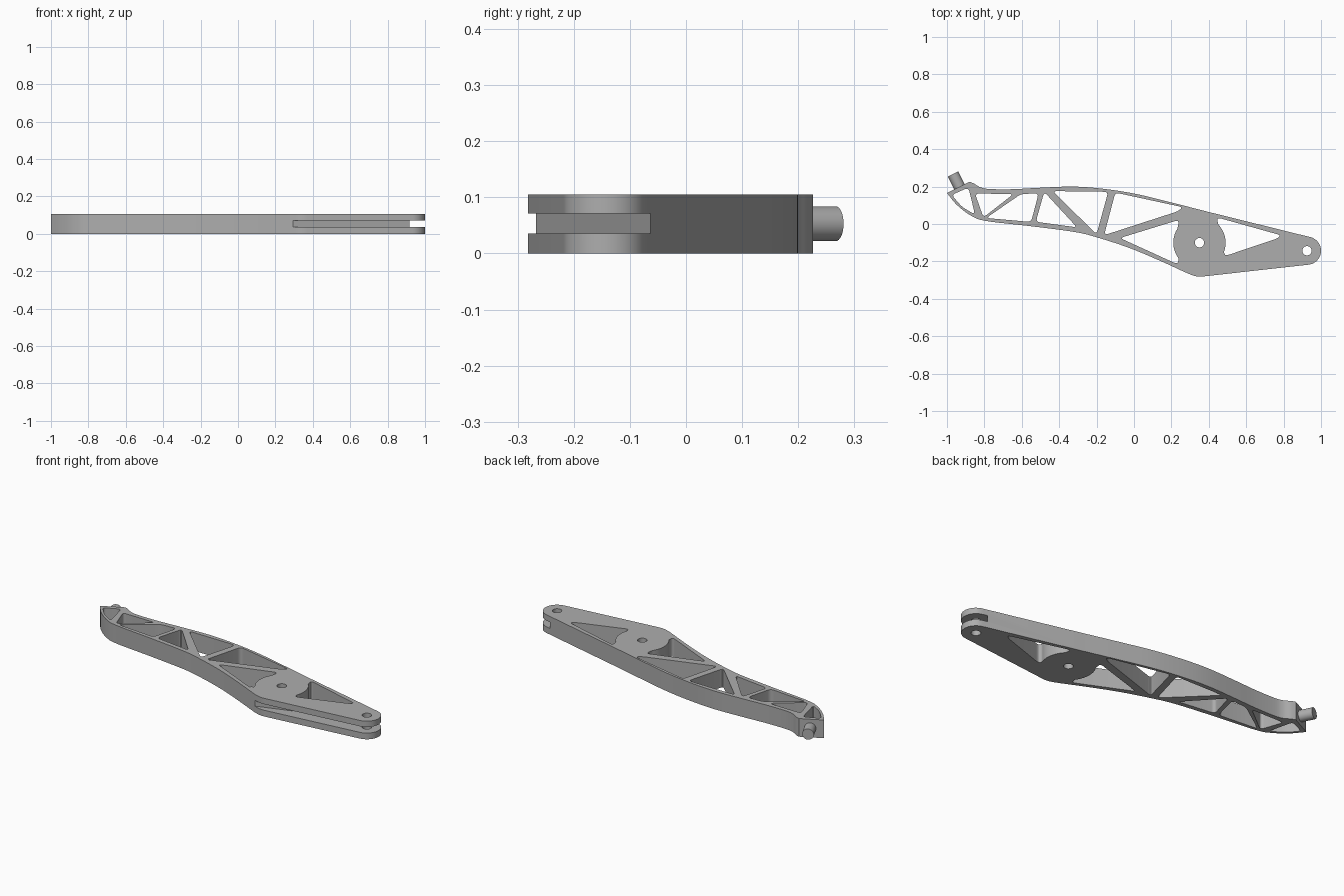
import bpy, bmesh
from math import cos, sin, radians
from mathutils import Vector

if "Cube" in bpy.data.objects:
    bpy.data.objects.remove(bpy.data.objects["Cube"], do_unlink=True)

HEIGHT = 0.105
HUB, TIP = Vector((0.35, -0.1)), Vector((0.925, -0.143))

metal = bpy.data.materials.new("plain_grey")
metal.use_nodes = True
metal.diffuse_color = (0.42, 0.42, 0.42, 1)
metal.node_tree.nodes["Principled BSDF"].inputs["Base Color"].default_value = metal.diffuse_color


def arc(centre, radius, start, end, steps):
    angles = [radians(start + (end - start) * i / steps) for i in range(steps + 1)]
    return [centre + radius * Vector((cos(a), sin(a))) for a in angles]


def circle(centre, radius, steps=32):
    return arc(centre, radius, 0, 360, steps)[:-1]


def smooth_path(points, steps=6):
    """Spline that passes through every point."""
    p = [Vector(q) for q in points]
    p = [2 * p[0] - p[1]] + p + [2 * p[-1] - p[-2]]
    out = []
    for a, b, c, d in zip(p, p[1:], p[2:], p[3:]):
        for i in range(steps):
            t = i / steps
            out.append(0.5 * (2 * b + (c - a) * t + (2 * a - 5 * b + 4 * c - d) * t * t
                              + (3 * b - a - 3 * c + d) * t ** 3))
    return out + [p[-2]]


def rounded(points, size=0.022, steps=5):
    """Polygon with its corners rounded."""
    p = [Vector(q) for q in points]
    out = []
    for i, v in enumerate(p):
        before, after = p[i - 1] - v, p[(i + 1) % len(p)] - v
        a = v + before.normalized() * min(size, before.length * 0.45)
        b = v + after.normalized() * min(size, after.length * 0.45)
        for k in range(steps + 1):
            t = k / steps
            out.append(a * (1 - t) ** 2 + v * 2 * t * (1 - t) + b * t * t)
    return out


def plate(name, loops, z0, z1):
    """Extruded flat shape; inner loops become holes."""
    curve = bpy.data.curves.new(name, 'CURVE')
    curve.dimensions, curve.fill_mode = '2D', 'BOTH'
    curve.extrude = (z1 - z0) / 2
    for loop in loops:
        s = curve.splines.new('POLY')
        s.points.add(len(loop) - 1)
        for point, q in zip(s.points, loop):
            point.co = (q[0], q[1], 0, 1)
        s.use_cyclic_u = True
    obj = bpy.data.objects.new(name, curve)
    bpy.context.collection.objects.link(obj)
    select(obj)
    bpy.ops.object.convert(target='MESH')
    obj = bpy.context.object
    bm = bmesh.new()
    bm.from_mesh(obj.data)
    bmesh.ops.translate(bm, verts=bm.verts, vec=(0, 0, (z0 + z1) / 2))
    bmesh.ops.remove_doubles(bm, verts=bm.verts, dist=0.0002)
    bmesh.ops.recalc_face_normals(bm, faces=bm.faces)
    bm.to_mesh(obj.data)
    bm.free()
    obj.data.materials.clear()
    obj.data.materials.append(metal)
    return obj


def select(obj):
    bpy.ops.object.select_all(action='DESELECT')
    obj.select_set(True)
    bpy.context.view_layer.objects.active = obj


# Outer outline of the arm
back_edge = smooth_path([(-0.88, 0.226), (-0.855, 0.216), (-0.82, 0.196), (-0.77, 0.187),
                         (-0.65, 0.186), (-0.5, 0.194), (-0.33, 0.2), (-0.18, 0.19),
                         (0, 0.163), (0.2, 0.115), (0.4, 0.064)])
front_edge = smooth_path([(0.4, -0.277), (0.345, -0.281), (0.29, -0.265), (0.14, -0.197),
                          (-0.02, -0.13), (-0.18, -0.077), (-0.31, -0.044), (-0.55, -0.012),
                          (-0.79, 0.016), (-0.87, 0.044), (-0.945, 0.1), (-1, 0.165)])
outline = back_edge + arc(TIP, 0.075, 76, -84, 20) + front_edge

# Lightening pockets between the struts
pockets = [
    [(-0.975, 0.155), (-0.885, 0.195), (-0.85, 0.05), (-0.92, 0.092)],
    [(-0.85, 0.163), (-0.645, 0.16), (-0.805, 0.035)],
    [(-0.79, 0.032), (-0.605, 0.16), (-0.51, 0.164), (-0.55, 0.011)],
    [(-0.48, 0.172), (-0.305, -0.018), (-0.525, 0.012)],
    [(-0.435, 0.176), (-0.138, 0.172), (-0.2, -0.055)],
    [(-0.1, 0.168), (0.26, 0.09), (0.235, 0.068), (-0.16, -0.06)],
    [(-0.075, -0.075), (0.24, 0.022)] + arc(HUB, 0.14, 146, 218, 10) + [(0.232, -0.215)],
    [(0.445, 0.035), (0.785, -0.06), (0.765, -0.078), (0.49, -0.17)] + arc(HUB, 0.14, -22, 45, 10),
]
loops = [outline] + [rounded(p) for p in pockets]
loops += [circle(HUB, 0.025), circle(TIP, 0.025)]
arm = plate("arm", loops, 0, HEIGHT)

# Wedge shaped slot that forks the tip
cutter = plate("slot_cutter", [[(0.2, -0.298), (0.2, -0.5), (1.1, -0.5), (1.1, -0.003)]], 0.036, 0.071)
mod = arm.modifiers.new("slot", 'BOOLEAN')
mod.operation, mod.solver, mod.object = 'DIFFERENCE', 'EXACT', cutter
select(arm)
bpy.ops.object.modifier_apply(modifier=mod.name)
bpy.data.objects.remove(cutter, do_unlink=True)
bpy.ops.object.shade_smooth_by_angle(angle=radians(30))

# Round pin standing on the slanted end face
base, end = Vector((-0.926, 0.183, 0.053)), Vector((-0.968, 0.267, 0.053))
bpy.ops.mesh.primitive_cylinder_add(vertices=32, radius=0.031, depth=(end - base).length,
                                    location=(base + end) / 2)
pin = bpy.context.object
pin.name = "end_pin"
pin.rotation_euler = (end - base).to_track_quat('Z', 'Y').to_euler()
pin.data.materials.append(metal)
bpy.ops.object.shade_smooth_by_angle(angle=radians(30))
